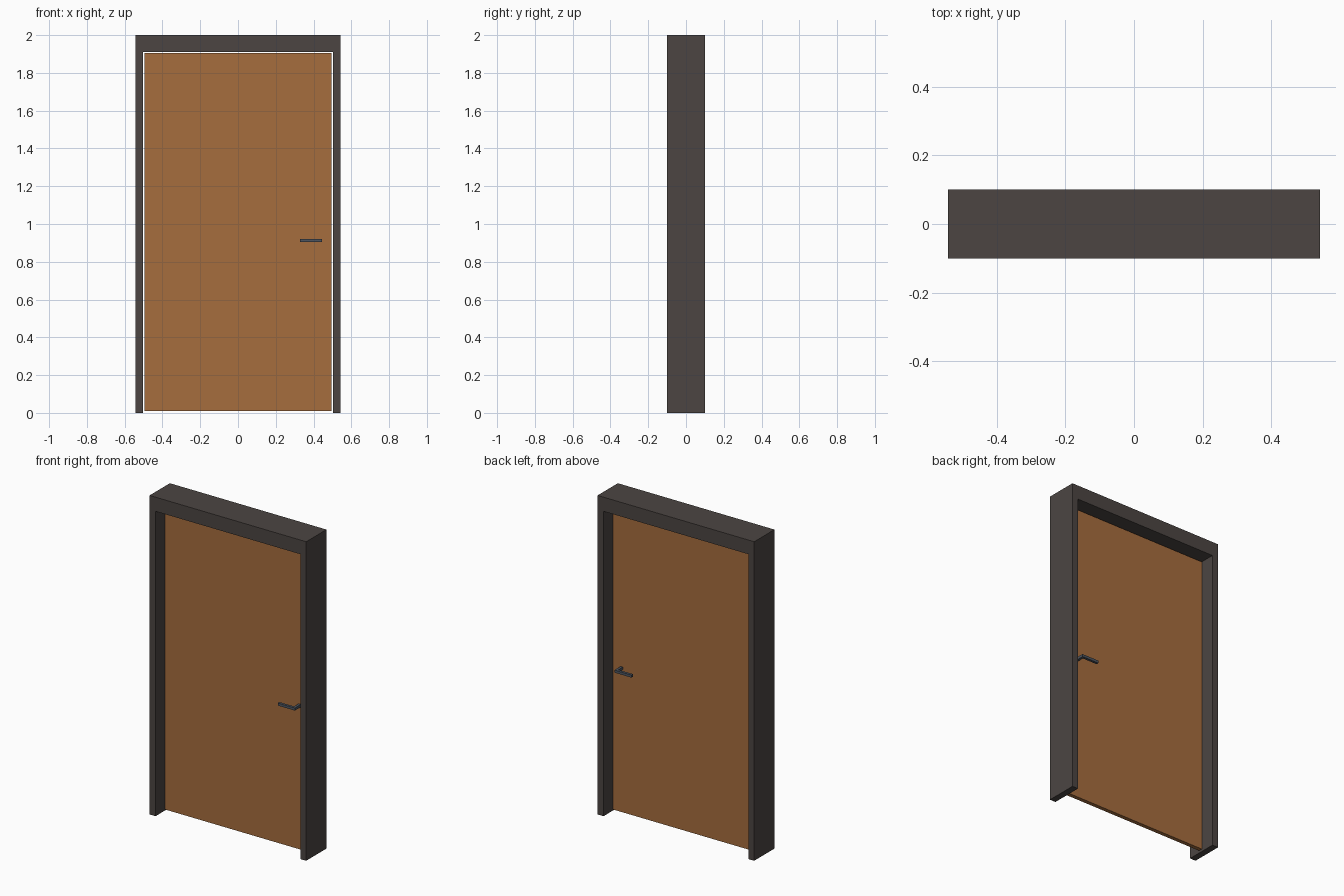
import bpy, bmesh

if "Cube" in bpy.data.objects:
    bpy.data.objects.remove(bpy.data.objects["Cube"])


def material(name, rgb):
    m = bpy.data.materials.new(name)
    m.diffuse_color = (*rgb, 1)
    m.use_nodes = True
    m.node_tree.nodes["Principled BSDF"].inputs["Base Color"].default_value = m.diffuse_color
    return m


def extrude_profile(name, points, vec, mat):
    """Closed planar profile extruded along vec."""
    bm = bmesh.new()
    face = bm.faces.new([bm.verts.new(p) for p in points])
    new = bmesh.ops.extrude_face_region(bm, geom=[face])["geom"]
    bmesh.ops.translate(bm, vec=vec,
                        verts=[g for g in new if isinstance(g, bmesh.types.BMVert)])
    bmesh.ops.recalc_face_normals(bm, faces=bm.faces)
    mesh = bpy.data.meshes.new(name)
    bm.to_mesh(mesh)
    bm.free()
    mesh.materials.append(mat)
    ob = bpy.data.objects.new(name, mesh)
    bpy.context.collection.objects.link(ob)
    return ob


dark = material("dark_frame", (0.072, 0.060, 0.055))
wood = material("wood", (0.38, 0.153, 0.048))
metal = material("metal", (0.075, 0.09, 0.115))

# Door frame: two posts and a header as one arch-shaped profile
W, IN, TOP, HEAD, D = 0.543, 0.502, 2.0, 1.911, 0.1
arch = [(-W, 0), (-W, TOP), (W, TOP), (W, 0),
        (IN, 0), (IN, HEAD), (-IN, HEAD), (-IN, 0)]
extrude_profile("door_frame", [(x, -D, z) for x, z in arch], (0, 2 * D, 0), dark)

# Door leaf with a small gap all around
dw, dt = 0.496, 0.0125
extrude_profile("door_leaf", [(-dw, -dt, 0.01), (dw, -dt, 0.01),
                              (dw, -dt, 1.905), (-dw, -dt, 1.905)], (0, 2 * dt, 0), wood)

# L-shaped lever handle on the front and the back
t = 0.016
x0, x1, reach = 0.327, 0.445, 0.073
lever = [(x1, dt), (x1, reach), (x0, reach), (x0, reach - t),
         (x1 - t, reach - t), (x1 - t, dt)]
for name, side in (("front_handle", -1), ("back_handle", 1)):
    extrude_profile(name, [(x, side * y, 0.905) for x, y in lever], (0, 0, t), metal)
